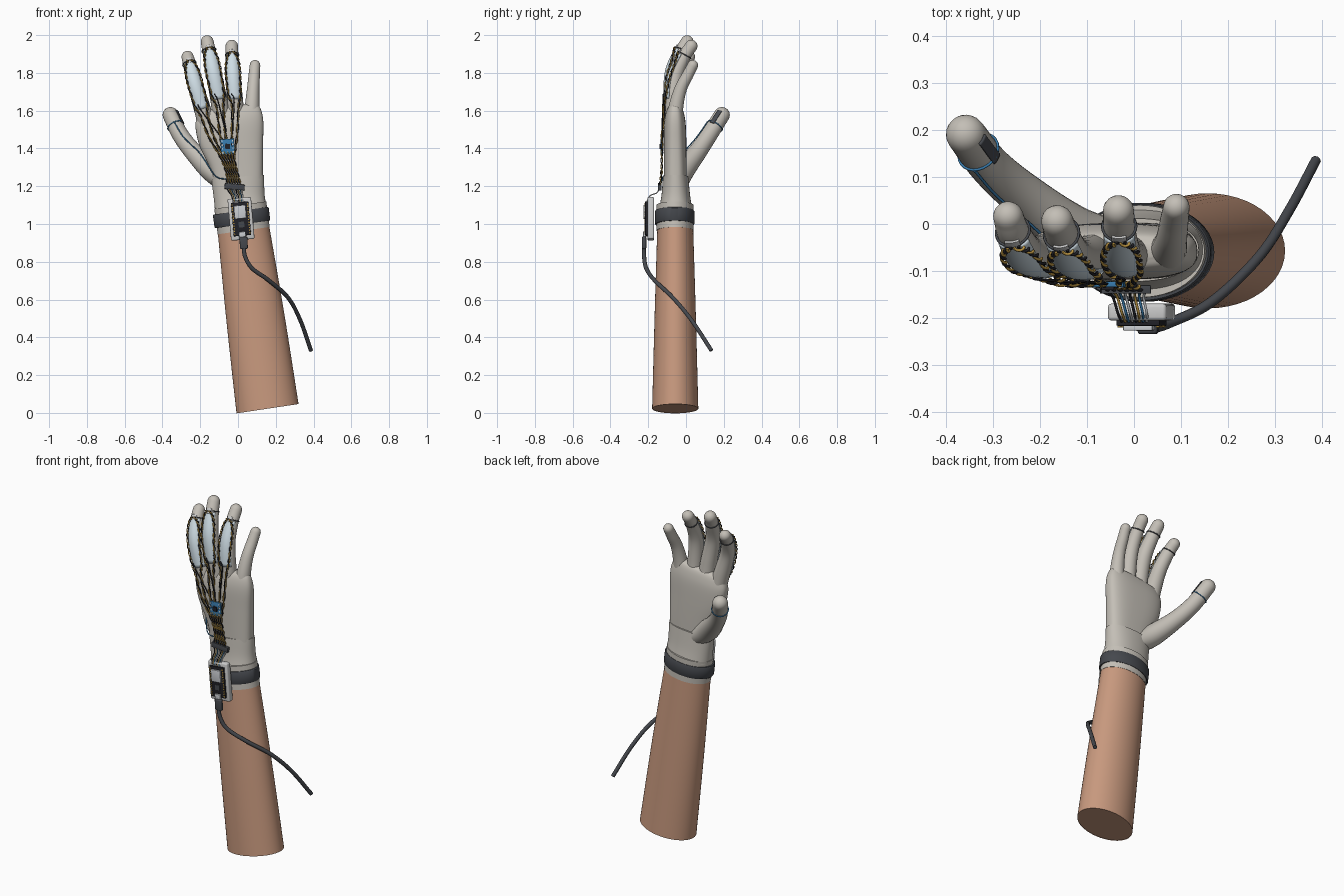
import bpy, bmesh
from math import sin, cos, pi, radians, copysign
from mathutils import Vector, Matrix

if "Cube" in bpy.data.objects:
    bpy.data.objects.remove(bpy.data.objects["Cube"])

def mat(name, r, g, b):
    m = bpy.data.materials.new(name)
    m.diffuse_color = (r, g, b, 1)
    m.use_nodes = True
    m.node_tree.nodes["Principled BSDF"].inputs["Base Color"].default_value = m.diffuse_color
    return m

SKIN = mat("skin", .58, .32, .21)
GLOVE = mat("glove", .55, .52, .47)
DARK = mat("dark", .06, .065, .075)
BLACK = mat("black", .015, .015, .02)
CASE = mat("case", .68, .69, .69)
FILM = mat("film", .62, .72, .78)
GOLD = mat("gold", .55, .33, .06)
BLUE = mat("blue", .04, .2, .42)
METAL = mat("metal", .6, .62, .65)

def finish(name, bm, material):
    bmesh.ops.recalc_face_normals(bm, faces=bm.faces)
    me = bpy.data.meshes.new(name)
    bm.to_mesh(me)
    bm.free()
    ob = bpy.data.objects.new(name, me)
    bpy.context.collection.objects.link(ob)
    me.materials.append(material)
    bpy.context.view_layer.objects.active = ob
    ob.select_set(True)
    bpy.ops.object.shade_smooth_by_angle(angle=radians(40))
    ob.select_set(False)
    return ob

def skin_rings(name, rings, material, closed=True, caps=True):
    bm = bmesh.new()
    vs = [[bm.verts.new(p) for p in r] for r in rings]
    n = len(vs[0])
    for a, b in zip(vs, vs[1:]):
        for i in range(n if closed else n - 1):
            j = (i + 1) % n
            bm.faces.new((a[i], a[j], b[j], b[i]))
    if closed and caps:
        bm.faces.new(vs[0])
        bm.faces.new(vs[-1])
    return finish(name, bm, material)

def spline(pts, steps):
    # Catmull-Rom through points of any dimension
    p = [Vector(q) for q in pts]
    p = [2 * p[0] - p[1]] + p + [2 * p[-1] - p[-2]]
    out = []
    for i in range(1, len(p) - 2):
        a, b, c, d = p[i - 1:i + 3]
        for k in range(steps):
            t = k / steps
            out.append(.5 * (2 * b + (c - a) * t + (2 * a - 5 * b + 4 * c - d) * t * t
                             + (3 * b - a - 3 * c + d) * t ** 3))
    return out + [p[-2]]

def loft(name, rows, material, e=1.0, steps=6, n=48):
    # rows: centre x, y, z, half width, half depth, tilt in degrees
    rings = []
    for x, y, z, w, d, t in spline(rows, steps):
        t, ring = radians(t), []
        for i in range(n):
            c, s = cos(2 * pi * i / n), sin(2 * pi * i / n)
            u, v = w * copysign(abs(c) ** e, c), d * copysign(abs(s) ** e, s)
            ring.append((x + u * cos(t), y + v, z + u * sin(t)))
        rings.append(ring)
    return skin_rings(name, rings, material)

class Finger:
    def __init__(self, path):
        self.s = spline(path, 8)

    def at(self, f, angle, lift=0.0, tip=0.0):
        # point on the finger surface; angle -90 is the back of the hand
        i = f * (len(self.s) - 1)
        k = min(int(i), len(self.s) - 2)
        q = self.s[k].lerp(self.s[k + 1], i - k)
        T = (self.s[k + 1] - self.s[k]).to_3d().normalized()
        S = Vector((1, 0, 0))
        S = (S - T * S.dot(T)).normalized()
        N = T.cross(S)
        a = radians(angle)
        r = q[3] + lift
        return q.to_3d() + T * r * sin(tip) + (S * cos(a) + N * sin(a)) * r * cos(tip)

    def body(self, name):
        n = 24
        stations = [(i / (len(self.s) - 1), 0) for i in range(len(self.s))]
        stations += [(1, radians(a)) for a in (15, 30, 45, 60, 75, 87)]
        skin_rings(name, [[self.at(f, 360 * j / n, 0, t) for j in range(n)] for f, t in stations], GLOVE)

    def strip(self, name, f0, f1, half, material=FILM, mid=-90):
        ob = skin_rings(name, [[self.at(f0 + (f1 - f0) * i / 16, mid - half + 2 * half * j / 10, .002)
                                for j in range(11)] for i in range(17)], material, closed=False)
        m = ob.modifiers.new("thickness", "SOLIDIFY")
        m.thickness, m.offset = .005, 0

    def band(self, name, f, material=DARK):
        wire(name, [self.at(f, 15 * j, .002) for j in range(25)], .003, material)

def wire(name, pts, r, material, res=1):
    cu = bpy.data.curves.new(name, "CURVE")
    cu.dimensions = "3D"
    cu.bevel_depth, cu.bevel_resolution, cu.use_fill_caps = r, res, True
    sp = cu.splines.new("POLY")
    sp.points.add(len(pts) - 1)
    for q, p in zip(sp.points, pts):
        q.co = (*p, 1)
    cu.materials.append(material)
    bpy.context.collection.objects.link(bpy.data.objects.new(name, cu))

def twisted_pair(name, pts):
    s = spline(pts, 14)
    for ph, m, tag in ((0, BLACK, "dark"), (pi, GOLD, "gold")):
        wire(f"{name}_{tag}", [p + .0045 * Vector((cos(i * .55 + ph), sin(i * .55 + ph), 0))
                               for i, p in enumerate(s)], .0032, m)

def box(name, origin, tilt, offset, size, material, bevel=0.0):
    # box in a frame turned about y by tilt degrees
    bm = bmesh.new()
    bmesh.ops.create_cube(bm, size=1, matrix=Matrix.Diagonal((*size, 1)))
    if bevel:
        bmesh.ops.bevel(bm, geom=bm.edges[:], offset=bevel, segments=3, profile=.5, affect="EDGES")
    bm.transform(Matrix.Translation(origin) @ Matrix.Rotation(radians(-tilt), 4, "Y") @ Matrix.Translation(offset))
    return finish(name, bm, material)

# forearm, cuff and strap
loft("forearm", [(.156, -.057, .025, .166, .122, 8.5), (.15, -.057, .07, .165, .121, 8.5),
                 (.09, -.057, .52, .154, .109, 8), (.028, -.057, .98, .137, .095, 7.5)], SKIN)
loft("cuff_rim", [(.03, -.058, .965, .139, .098, 8), (.012, -.058, 1.1, .139, .098, 8)], GLOVE, steps=2)
loft("wrist_strap", [(.024, -.06, .998, .145, .102, 8), (.023, -.06, 1.003, .149, .105, 8),
                     (.015, -.06, 1.065, .149, .105, 8), (.014, -.06, 1.07, .145, .102, 8)], DARK, steps=1)
loft("cuff", [(.014, -.055, 1.08, .136, .088, 7), (.006, -.054, 1.15, .135, .076, 6),
              (-.002, -.055, 1.25, .14, .067, 4)], GLOVE, .9)

# palm
loft("palm", [(.004, -.057, 1.2, .128, .06, 4), (-.008, -.057, 1.3, .14, .06, 3),
              (-.035, -.058, 1.42, .168, .06, 3), (-.045, -.059, 1.52, .18, .058, 5),
              (-.048, -.059, 1.575, .174, .05, 7), (-.05, -.058, 1.61, .155, .036, 8),
              (-.05, -.057, 1.622, .12, .015, 8)], GLOVE, .72)

# fingers and thumb
hand = {
    "index": Finger([(-.155, -.06, 1.48, .046), (-.186, -.066, 1.6, .045), (-.228, -.062, 1.74, .04),
                     (-.255, -.02, 1.84, .035), (-.267, .016, 1.885, .032)]),
    "middle": Finger([(-.08, -.06, 1.5, .046), (-.1, -.07, 1.65, .045), (-.13, -.067, 1.8, .041),
                      (-.152, -.025, 1.91, .036), (-.163, .006, 1.965, .034)]),
    "ring": Finger([(-.005, -.06, 1.5, .044), (-.016, -.067, 1.65, .043), (-.026, -.055, 1.78, .039),
                    (-.031, -.01, 1.885, .034), (-.033, .028, 1.942, .033)]),
    "little": Finger([(.065, -.06, 1.48, .046), (.073, -.056, 1.6, .04), (.08, -.03, 1.71, .033),
                      (.086, .01, 1.79, .03), (.09, .036, 1.84, .028)]),
    "thumb": Finger([(-.03, -.045, 1.2, .05), (-.13, -.02, 1.275, .06), (-.235, .06, 1.38, .049),
                     (-.307, .125, 1.475, .044), (-.357, .19, 1.577, .042)]),
}
for key, f in hand.items():
    f.body(f"{key}_finger" if key != "thumb" else "thumb")

# flex sensor films, retaining loops and twisted leads
for k, key in enumerate(("index", "middle", "ring")):
    f = hand[key]
    f.strip(f"{key}_film", .27, .76, 58)
    f.band(f"{key}_upper_loop", .78)
    f.strip(f"{key}_tip_tab", .74, .82, 25, CASE)
    for side in (-1, 1):
        end = -.055 + (k - 1) * .028 + side * .007
        lead = [f.at(t, -90 + side * a, .008) for t, a in ((.78, 10), (.7, 38), (.58, 54), (.45, 50), (.3, 38), (.2, 20))]
        lead += [Vector((lead[-1].x * .6 + end * .4, -.127, 1.46)), Vector((end, -.128, 1.35)),
                 Vector((end * .8 + .012, -.13, 1.27)), Vector((end + .035, -.138, 1.2))]
        twisted_pair(f"{key}_lead_{'left' if side < 0 else 'right'}", lead)
    wire(f"{key}_signal_wire", spline([f.at(.32, -110, .008), f.at(.24, -95, .008),
         (-.055 + (k - 1) * .02, -.127, 1.44)], 8), .003, BLACK)
thumb = hand["thumb"]
thumb.band("thumb_loop", .86, BLUE)
thumb.strip("thumb_tab", .84, 1, 16, DARK, -30)
wire("thumb_wire", spline([thumb.at(.86, -100, .004), thumb.at(.65, -100, .004), thumb.at(.4, -95, .004),
     (-.12, -.117, 1.255), (-.06, -.126, 1.235), (-.03, -.138, 1.2)], 8), .003, BLUE)

# sensor chip on the back of the hand
o = (-.055, -.128, 1.41)
box("sensor_board", o, 4, (0, 0, 0), (.072, .012, .08), BLUE, .002)
box("sensor_chip", o, 4, (0, -.008, 0), (.026, .008, .026), BLACK)
for x in (-.028, .028):
    for z in (-.03, -.01, .01, .03):
        box("sensor_pad", o, 4, (x, -.006, z), (.007, .004, .008), METAL)

# lead connector and its ribbon to the controller
o = (-.018, -.139, 1.197)
box("lead_connector", o, -5, (0, 0, 0), (.106, .018, .03), DARK, .002)
for i in range(8):
    x = -.06 + i * .0125
    wire("ribbon_wire", spline([(x, -.14, 1.19), (x * .75, -.155, 1.165), (x * .7 + .008, -.19, 1.15),
         (x * .6 + .01, -.207, 1.12)], 6), .003, (BLACK, GOLD, BLUE, METAL)[i % 4])

# controller case, board, shield and pins
o = (.016, -.187, 1.027)
box("controller_case", o, 5, (0, 0, 0), (.125, .036, .222), CASE, .008)
box("controller_board", o, 5, (0, -.023, 0), (.092, .012, .178), BLACK, .002)
box("radio_shield", o, 5, (-.002, -.033, .037), (.062, .012, .07), METAL, .002)
box("processor", o, 5, (0, -.031, -.03), (.03, .006, .03), DARK)
box("usb_socket", o, 5, (0, -.033, -.083), (.036, .014, .03), METAL, .003)
for x in (-.041, .041):
    for i in range(12):
        box("header_pin", o, 5, (x, -.03, -.077 + i * .014), (.007, .005, .007), GOLD)

# cable with plug
box("cable_plug", (.03, -.222, .9), 3, (0, 0, 0), (.042, .024, .065), DARK, .007)
wire("cable", spline([(.032, -.222, .88), (.037, -.222, .83), (.075, -.21, .765), (.165, -.165, .7),
                      (.265, -.07, .61), (.33, .03, .49), (.386, .135, .33)], 12), .011, DARK, 3)
